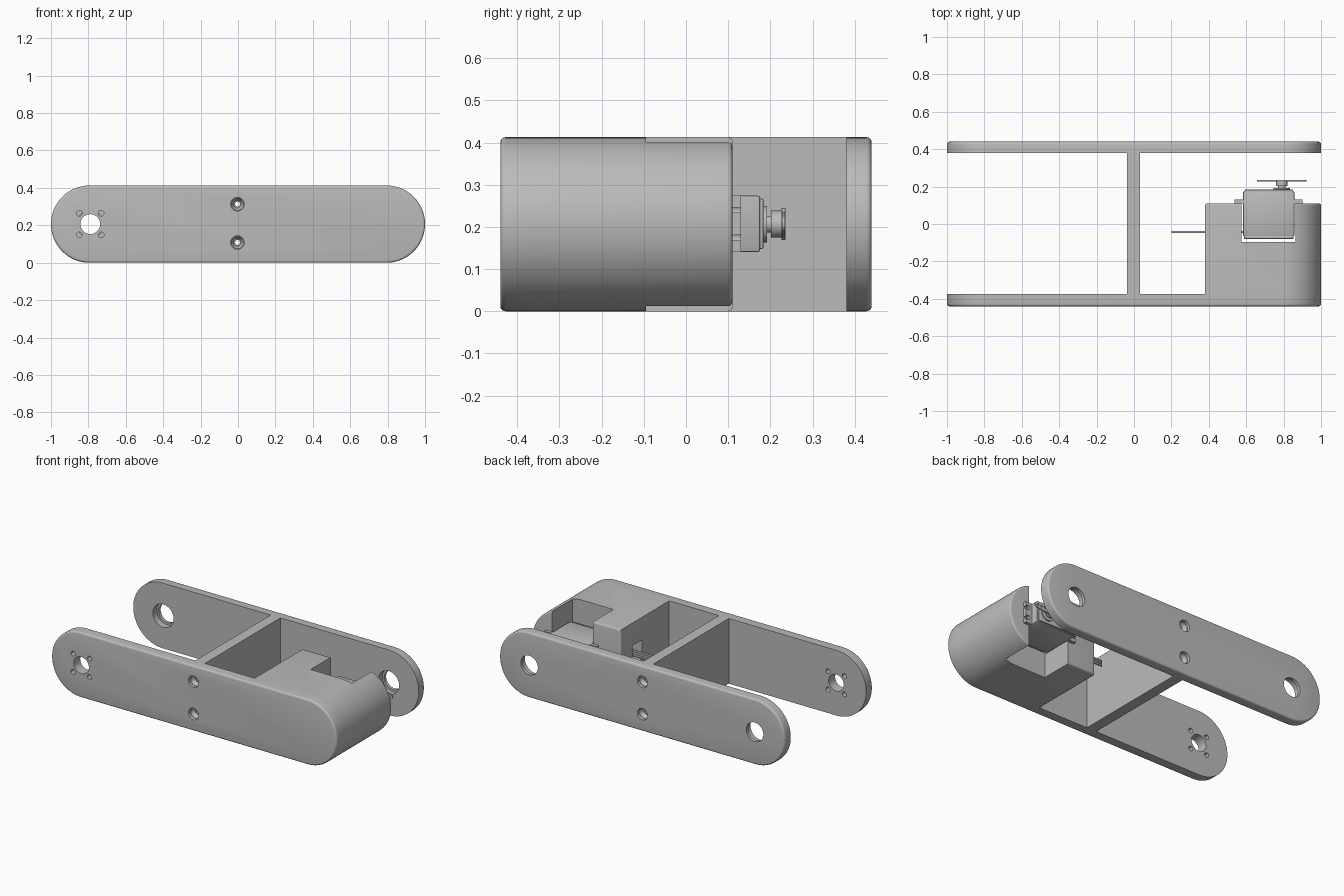
import bpy, bmesh, math
from mathutils import Matrix, Vector

if "Cube" in bpy.data.objects:
    bpy.data.objects.remove(bpy.data.objects["Cube"], do_unlink=True)

grey = bpy.data.materials.new("grey")
grey.use_nodes = True
grey.diffuse_color = (0.5, 0.5, 0.5, 1)
grey.node_tree.nodes["Principled BSDF"].inputs["Base Color"].default_value = (0.5, 0.5, 0.5, 1)

R = 0.2065          # half height of the arm
END = 1 - R         # x of the rounded end centres
AXIS = 0.79         # x of the pivot holes
SCREW_X = -0.003


def finish(bm, name):
    bmesh.ops.recalc_face_normals(bm, faces=bm.faces)
    me = bpy.data.meshes.new(name)
    bm.to_mesh(me)
    bm.free()
    me.materials.append(grey)
    ob = bpy.data.objects.new(name, me)
    bpy.context.collection.objects.link(ob)
    return ob


def box(name, x, y, z, bevel=0):
    bm = bmesh.new()
    bmesh.ops.create_cube(bm, size=1)
    for v in bm.verts:
        v.co = Vector([(a + b) / 2 + c * (b - a) for c, (a, b) in zip(v.co, (x, y, z))])
    if bevel:
        bmesh.ops.bevel(bm, geom=bm.edges[:], offset=bevel, segments=2, profile=0.5, affect='EDGES')
    return finish(bm, name)


def cyl(name, x, z, r, y0, y1, r2=None, sides=40):
    """Cylinder or cone along y; r at y0 and r2 at y1."""
    bm = bmesh.new()
    bmesh.ops.create_cone(bm, cap_ends=True, segments=sides, radius1=r,
                          radius2=r if r2 is None else r2, depth=y1 - y0)
    bmesh.ops.transform(bm, verts=bm.verts,
                        matrix=Matrix.Translation((x, (y0 + y1) / 2, z)) @ Matrix.Rotation(-math.pi / 2, 4, 'X'))
    return finish(bm, name)


def arc(cx, cz, r, start, end, n=40):
    return [(cx + r * math.cos(start + (end - start) * i / n),
             cz + r * math.sin(start + (end - start) * i / n)) for i in range(n + 1)]


def extrude(name, profile, y0, y1, rim=None, bevel=0.012):
    """Extrude an xz profile along y, rounding the rim at one y."""
    bm = bmesh.new()
    face = bm.faces.new([bm.verts.new((x, y0, z)) for x, z in profile])
    new = bmesh.ops.extrude_face_region(bm, geom=[face])["geom"]
    for v in new:
        if isinstance(v, bmesh.types.BMVert):
            v.co.y = y1
    if rim is not None:
        edges = [e for e in bm.edges if all(abs(v.co.y - rim) < 1e-5 for v in e.verts)]
        bmesh.ops.bevel(bm, geom=edges, offset=bevel, segments=4, profile=0.5, affect='EDGES')
    return finish(bm, name)


def cut(target, cutters):
    bpy.context.view_layer.objects.active = target
    for c in cutters:
        mod = target.modifiers.new("cut", 'BOOLEAN')
        mod.operation = 'DIFFERENCE'
        mod.solver = 'EXACT'
        mod.object = c
        bpy.ops.object.modifier_apply(modifier=mod.name)
    for c in cutters:
        bpy.data.objects.remove(c, do_unlink=True)


H = math.pi / 2
right_arc = arc(END, R, R, -H, H)
stadium = right_arc + arc(-END, R, R, H, 3 * H)
screw_z = (0.108, 0.313)
parts = []


def screw_cutters(side):
    """Countersunk screw holes entering from the given outer side."""
    out = []
    for z in screw_z:
        out.append(cyl("cutter", SCREW_X, z, 0.013, -0.6, 0.6, sides=24))
        if side < 0:
            out.append(cyl("cutter", SCREW_X, z, 0.036, -0.46, -0.42, sides=32))
            out.append(cyl("cutter", SCREW_X, z, 0.036, -0.425, -0.395, 0.02, sides=32))
        elif side > 0:
            out.append(cyl("cutter", SCREW_X, z, 0.036, 0.42, 0.46, sides=32))
            out.append(cyl("cutter", SCREW_X, z, 0.02, 0.395, 0.425, 0.036, sides=32))
    return out


# Front plate with a pivot hole, four small bolt holes and two screw holes
front_plate = extrude("front_plate", stadium, -0.44, -0.375, rim=-0.44)
bolts = [cyl("cutter", -AXIS + dx * 0.058, R + dz * 0.058, 0.015, -0.6, -0.3, sides=20)
         for dx in (-1, 1) for dz in (-1, 1)]
cut(front_plate, bolts + [cyl("cutter", -AXIS, R, 0.053, -0.6, -0.3)] + screw_cutters(-1))

# Back plate with stepped bearing holes at both ends
back_plate = extrude("back_plate", stadium, 0.38, 0.44, rim=0.44)
bearings = []
for s in (-1, 1):
    bearings += [cyl("cutter", s * AXIS, R, 0.06, 0.3, 0.5),
                 cyl("cutter", s * AXIS, R, 0.073, 0.3, 0.42)]
cut(back_plate, bearings + screw_cutters(1))

# Divider wall between the plates
divider = box("divider_wall", (-0.037, 0.031), (-0.375, 0.38), (0, 2 * R))
cut(divider, screw_cutters(0))

# Servo housing with a through slot and a cable opening
housing = extrude("servo_housing", [(0.38, 2 * R), (0.38, 0)] + right_arc,
                  -0.375, 0.11, rim=0.11, bevel=0.01)
cut(housing, [box("cutter", (0.575, 0.863), (-0.095, 0.3), (-0.1, 0.6)),
              box("cutter", (0.3, 0.65), (-0.1, -0.005), (0.15, 0.27))])

# Servo: body, lid seams, ears, gear tower and horn
SZ = (0.141, 0.274)
parts += [front_plate, back_plate, divider, housing]
parts.append(box("servo_body", (0.584, 0.857), (-0.065, 0.175), SZ, 0.004))
parts.append(box("servo_bottom_lid", (0.589, 0.852), (-0.08, -0.062), (0.146, 0.269), 0.004))
parts.append(box("servo_top_lid", (0.592, 0.85), (0.17, 0.184), (0.148, 0.267), 0.004))
for name, x, hx in (("left", (0.855, 0.902), 0.885), ("right", (0.536, 0.587), 0.555)):
    ear = box("servo_ear_" + name, x, (0.11, 0.13), SZ)
    open_x = (hx, hx + 0.05) if name == "left" else (hx - 0.05, hx)
    cutters = []
    for z in (0.175, 0.24):
        cutters.append(cyl("cutter", hx, z, 0.014, 0.05, 0.2, sides=20))
        cutters.append(box("cutter", open_x, (0.05, 0.2), (z - 0.006, z + 0.006)))
    cut(ear, cutters)
    parts.append(ear)
parts.append(cyl("servo_gear_tower", AXIS, R, 0.043, 0.18, 0.192))
parts.append(cyl("servo_shaft", AXIS, R, 0.02, 0.19, 0.232, sides=24))
parts.append(cyl("horn_hub", AXIS, R, 0.032, 0.202, 0.228))
parts.append(cyl("horn_disc", AXIS, R, 0.038, 0.227, 0.236))
tip = 0.114
horn = (arc(AXIS + tip, R, 0.018, -H, H, 10) + [(AXIS, R + 0.034)]
        + arc(AXIS - tip, R, 0.018, H, 3 * H, 10) + [(AXIS, R - 0.034)])
horn_arm = extrude("horn_arm", horn, 0.228, 0.235)
cut(horn_arm, [cyl("cutter", AXIS + s * d, R, 0.007, 0.1, 0.3, sides=12)
               for s in (-1, 1) for d in (0.06, 0.085, 0.11)])
parts.append(horn_arm)

# Three-wire cable through the housing wall
for i in (-1, 0, 1):
    z = R + i * 0.014
    parts.append(box("cable_wire", (0.2, 0.6), (-0.048, -0.038), (z - 0.006, z + 0.006), 0.002))

# Smooth shading with sharp edges kept
bpy.ops.object.select_all(action='DESELECT')
for ob in parts:
    ob.select_set(True)
bpy.context.view_layer.objects.active = parts[0]
bpy.ops.object.shade_smooth_by_angle(angle=math.radians(30))
